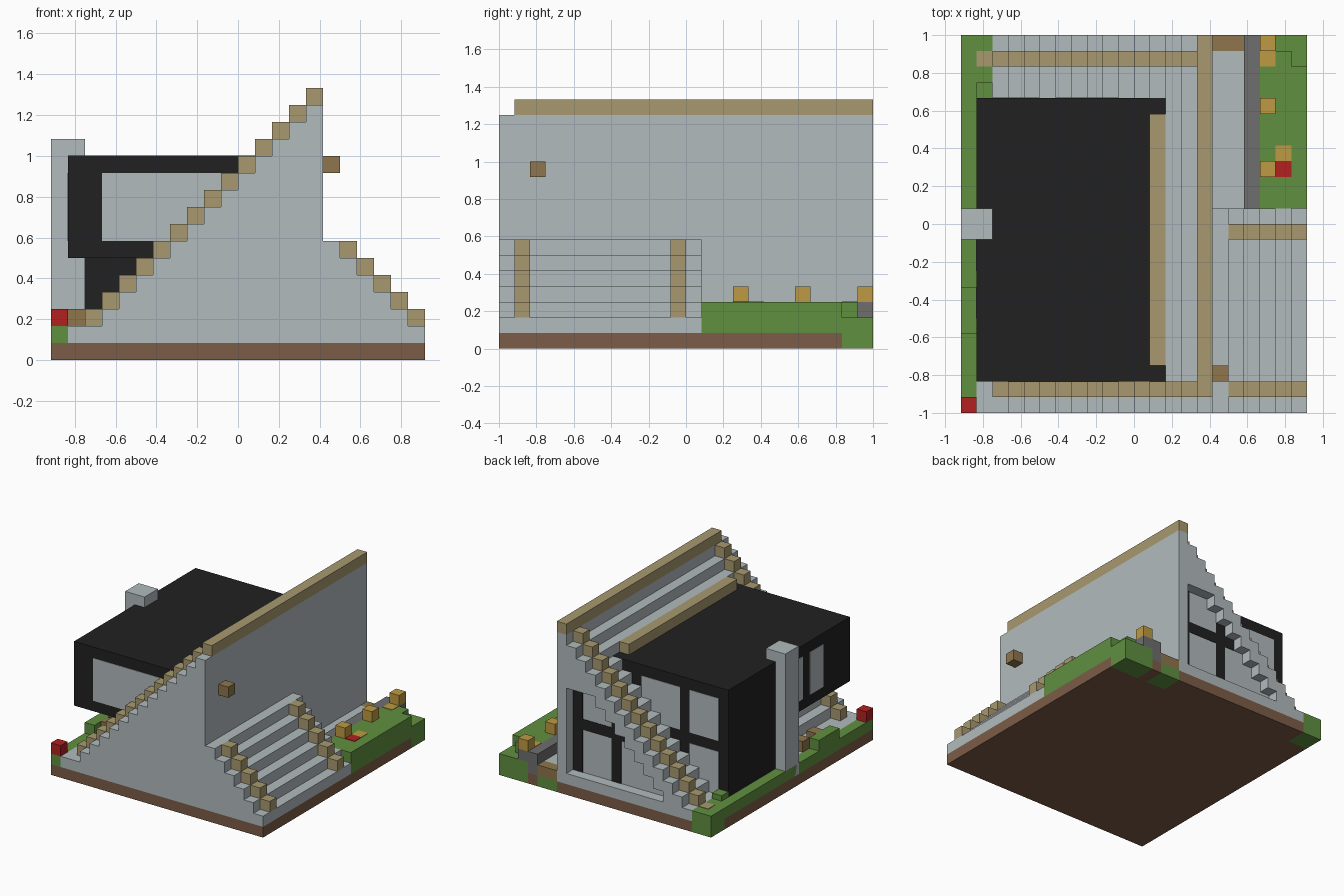
import bpy
import bmesh

if "Cube" in bpy.data.objects:
    bpy.data.objects.remove(bpy.data.objects["Cube"])

U = 1 / 12          # one block
NX, NY = 22, 24     # blocks across and deep
EPS = 0.04          # thin plate, in blocks


def material(name, rgb):
    linear = [(c / 255 / 12.92 if c < 11 else ((c / 255 + 0.055) / 1.055) ** 2.4) for c in rgb]
    m = bpy.data.materials.new(name)
    m.use_nodes = True
    m.diffuse_color = (*linear, 1)
    m.node_tree.nodes["Principled BSDF"].inputs["Base Color"].default_value = (*linear, 1)
    return m


grey = material("light grey stone", (178, 187, 190))
tan = material("tan trim", (168, 153, 110))
black = material("black cladding", (33, 33, 33))
green = material("grass green", (96, 144, 64))
dirt = material("dirt brown", (124, 92, 70))
wood = material("wood brown", (142, 118, 76))
gold = material("gold", (190, 154, 66))
red = material("red", (178, 32, 32))
dark = material("dark grey stone", (110, 110, 112))


def place(x, y, z):
    return ((x - NX / 2) * U, (y - NY / 2) * U, z * U)


def finish(bm, name, mat):
    bmesh.ops.recalc_face_normals(bm, faces=bm.faces)
    mesh = bpy.data.meshes.new(name)
    bm.to_mesh(mesh)
    bm.free()
    mesh.materials.append(mat)
    ob = bpy.data.objects.new(name, mesh)
    bpy.context.collection.objects.link(ob)


def boxes(name, mat, spans):
    """One object from boxes given as (x range, y range, z range) in blocks."""
    bm = bmesh.new()
    for (x0, x1), (y0, y1), (z0, z1) in spans:
        for v in bmesh.ops.create_cube(bm, size=1)["verts"]:
            v.co = place(x1 if v.co.x > 0 else x0, y1 if v.co.y > 0 else y0, z1 if v.co.z > 0 else z0)
    finish(bm, name, mat)


def cells(name, mat, spots):
    boxes(name, mat, [((x, x + 1), (y, y + 1), (z, z + 1)) for x, y, z in spots])


def stepped(name, mat, heights, y0, y1):
    """Extrude a staircase outline; heights maps column to its top."""
    outline = [(min(heights), 1)]
    for x, h in heights.items():
        outline += [(x, h), (x + 1, h)]
    outline.append((max(heights) + 1, 1))
    bm = bmesh.new()
    face = bm.faces.new([bm.verts.new(place(x, y0, z)) for x, z in outline])
    geom = bmesh.ops.extrude_face_region(bm, geom=[face])["geom"]
    moved = [g for g in geom if isinstance(g, bmesh.types.BMVert)]
    bmesh.ops.translate(bm, verts=moved, vec=(0, (y1 - y0) * U, 0))
    finish(bm, name, mat)


# Ground slab with grassy back corners
boxes("ground", dirt, [((0, NX), (0, 22), (0, 1)), ((2, 16), (22, 24), (0, 1)),
                       ((18, 19), (22, 24), (0, 1))])
boxes("grass_corners", green, [((0, 2), (22, 24), (0, 1)), ((16, 18), (22, 24), (0, 1)),
                               ((19, 22), (22, 24), (0, 1))])

# House wedge with stepped roof
roof = {x: x for x in range(2, 16)}
stepped("house_body", grey, roof, 0, 23)
boxes("house_foot", grey, [((1, 2), (0, 20), (1, 2))])

# Back roof overhang, corner post and sill
overhang = [((2, 16), (23, 24), (1, 2)), ((15, 16), (23, 24), (2, 15))]
for x in range(3, 15):
    low = max(2, min(10, x - 2))
    overhang.append(((x, x + 1), (23, 24), (low, x)))
boxes("back_overhang", grey, overhang)

# Black framing in the back recess
boxes("back_frame", black, [((14, 15), (23, 23 + EPS), (2, 10)),
                            ((10, 11), (23, 23 + EPS), (2, 8)),
                            ((9, 14), (23, 23 + EPS), (6, 7))])

# Tan trim: ridge and edge blocks climbing both roof ends
boxes("ridge_trim", tan, [((15, 16), (1, 24), (15, 16))])
cells("roof_edge_trim", tan, [(x, y, x) for x in range(2, 15) for y in (1, 22)])

# Black side volume: raised front half, full-height rear half
top = 12 + EPS / 2
boxes("side_volume", black, [((1, 13), (2, 20), (6, top)), ((1, 12), (13, 20), (1, 6))])
boxes("side_volume_trim", tan, [((12, 13), (3, 19), (12, 13))])

# Window plates on the side volume
boxes("front_window", grey, [((3, 11), (2 - EPS, 2), (7, 11))])
boxes("side_windows", grey, [((1 - EPS, 1), (y, y + 2), (7, 11)) for y in (6, 9)])
boxes("rear_windows", grey, [((x, x + w), (20, 20 + EPS), (z, z + 4))
                             for x, w in ((2, 3), (6, 4)) for z in (2, 7)])

boxes("chimney", grey, [((0, 2), (11, 13), (1, 13))])
cells("terrace_blocks", wood, [(1, 6, 2), (1, 8, 2)])

# Entrance stairs with trim
stairs = {x: 23 - x for x in range(16, 22)}
stepped("entrance_stairs", grey, stairs, 0, 13)
cells("stair_trim", tan, [(x, y, 23 - x) for x in range(17, 22) for y in (1, 11)])
cells("wall_lamp", wood, [(16, 2, 11)])

# Garden strip along the low side
boxes("side_grass", green, [((0, 1), (0, 5), (1, 2)), ((0, 1), (5, 8), (1, 3)),
                            ((0, 1), (8, 24), (1, 2)), ((1, 2), (20, 24), (1, 2)),
                            ((1, 2), (20, 21), (2, 2.5))])
cells("corner_flower", red, [(0, 0, 2)])
boxes("grass_plate", tan, [((1, 2), (22, 23), (2, 2 + EPS))])

# Raised garden with path and retaining wall
boxes("garden_path", grey, [((16, 18), (13, 23), (1, 2))])
boxes("path_step", wood, [((16, 18), (23, 24), (1, 2))])
boxes("garden_wall", dark, [((18, 19), (13, 24), (1, 3)), ((19, 20), (23, 24), (2, 3))])
boxes("raised_grass", green, [((19, 22), (13, 22), (1, 3)), ((19, 22), (22, 24), (1, 2)),
                              ((19, 21), (22, 23), (2, 3))])
cells("garden_lights", gold, [(19, y, 3) for y in (15, 19, 23)])
boxes("gold_petals", gold, [((20, 21), (16, 17), (3, 3 + EPS)), ((19, 20), (22, 23), (3, 3 + EPS))])
boxes("red_petal", red, [((20, 21), (15, 16), (3, 3 + EPS))])
